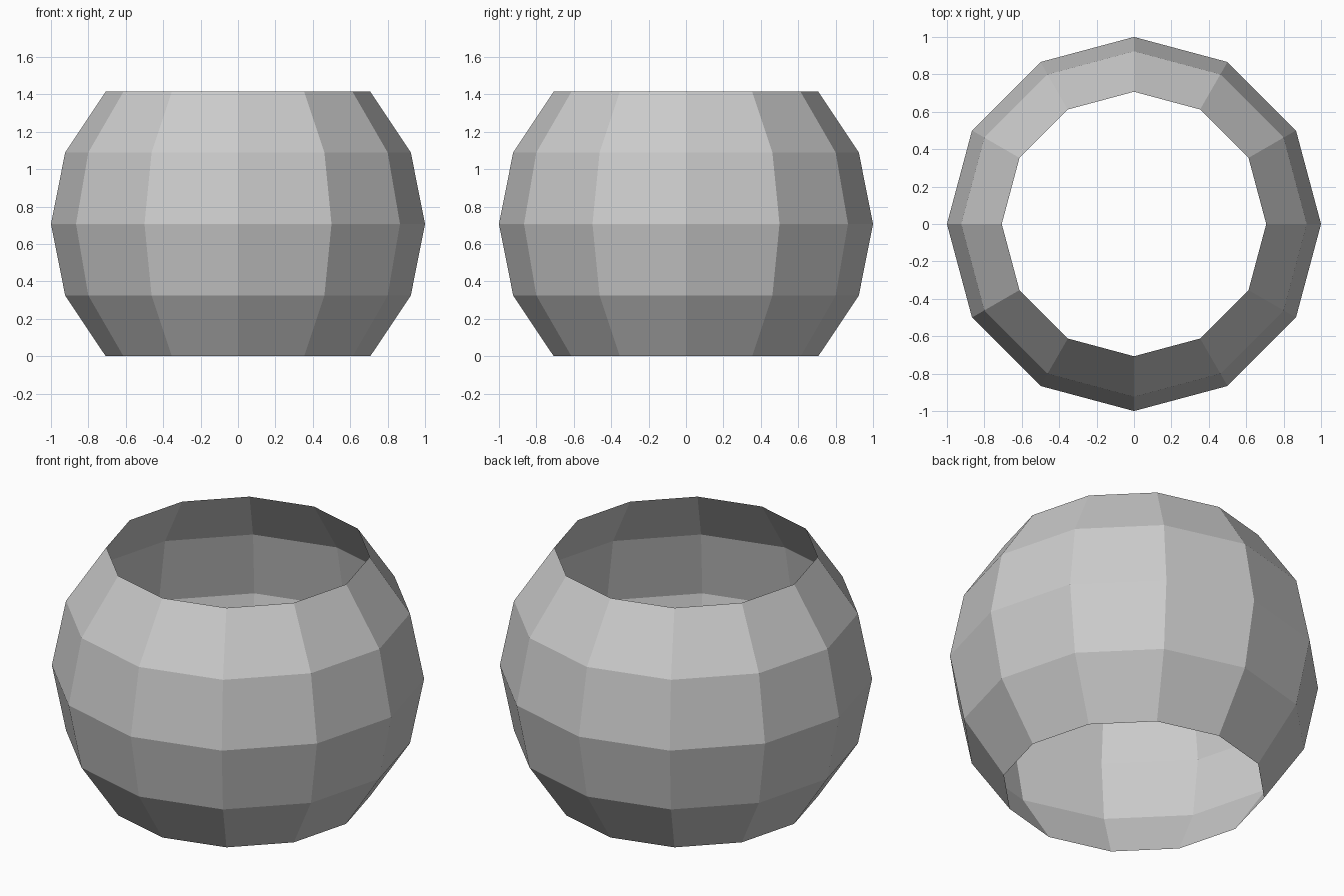
import bpy, bmesh, math

if "Cube" in bpy.data.objects:
    bpy.data.objects.remove(bpy.data.objects["Cube"])

# open ring-shaped shell: a 12-sided sphere cut off at 45 degrees above and below
SEGMENTS, RINGS, RADIUS = 12, 8, 1.0
half_height = RADIUS * math.sin(math.radians(45))

bm = bmesh.new()
bmesh.ops.create_uvsphere(bm, u_segments=SEGMENTS, v_segments=RINGS, radius=RADIUS)

# remove both caps, leaving the ends open
caps = [v for v in bm.verts if abs(v.co.z) > half_height + 0.01]
bmesh.ops.delete(bm, geom=caps, context='VERTS')

# stand it on the ground
bmesh.ops.translate(bm, verts=bm.verts, vec=(0, 0, half_height))

mesh = bpy.data.meshes.new("open_sphere_shell")
bm.to_mesh(mesh)
bm.free()
shell = bpy.data.objects.new("open_sphere_shell", mesh)
bpy.context.collection.objects.link(shell)
